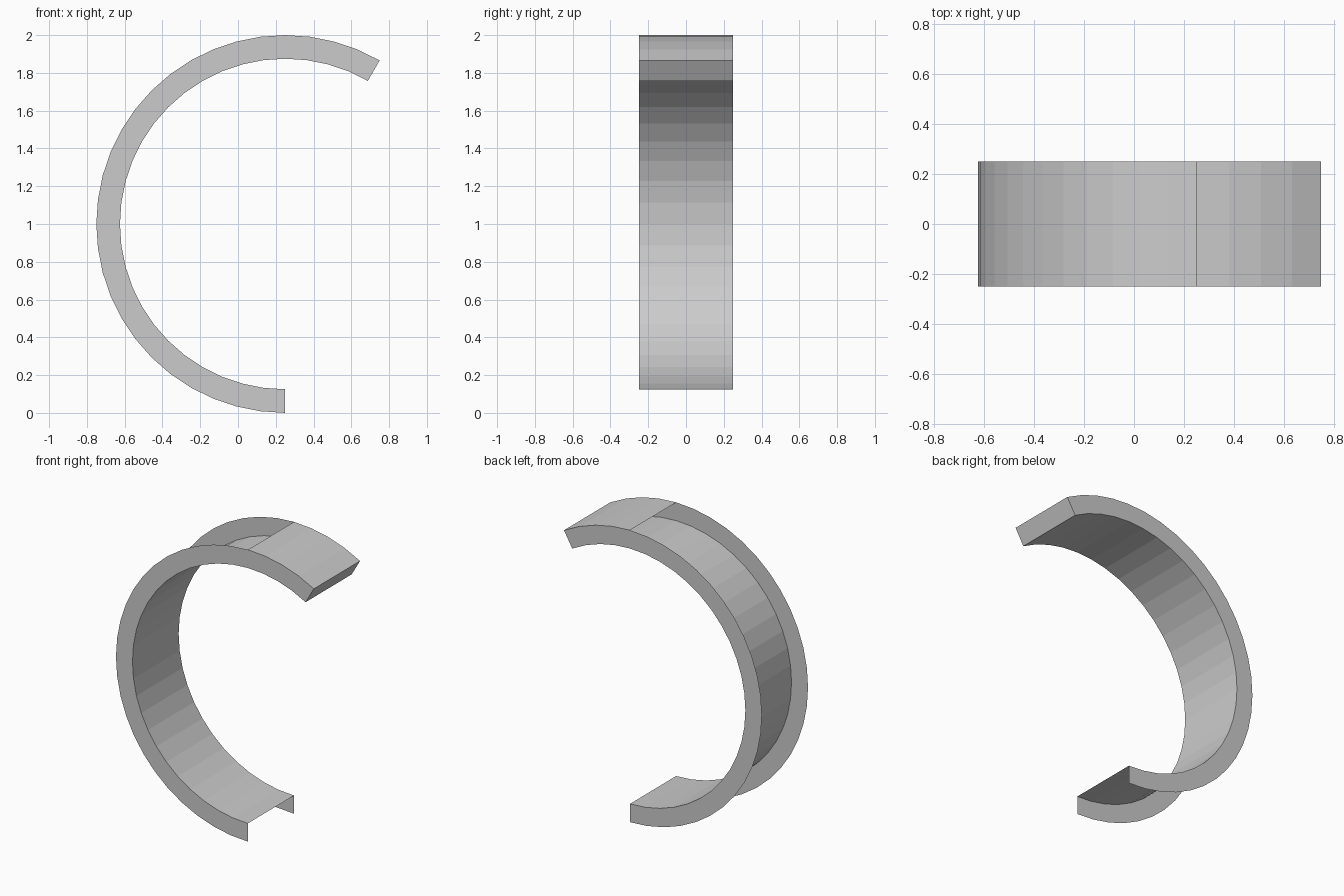
import bpy
from math import sin, cos, radians

cube = bpy.data.objects.get("Cube")
if cube:
    bpy.data.objects.remove(cube)

CENTER_X, CENTER_Z = 0.25, 1.0
OUTER, INNER, HALF = 1.0, 0.875, 0.25
STEP = 7.5                      # degrees per facet
START, COVER_END, END = 60, 90, 270

grey = bpy.data.materials.new("plain grey")
grey.use_nodes = True
grey.diffuse_color = (0.6, 0.6, 0.6, 1)
grey.node_tree.nodes["Principled BSDF"].inputs["Base Color"].default_value = (0.6, 0.6, 0.6, 1)


def point(angle, radius, y):
    a = radians(angle)
    return (CENTER_X + radius * cos(a), y, CENTER_Z + radius * sin(a))


def make(name, verts, faces):
    mesh = bpy.data.meshes.new(name)
    mesh.from_pydata(verts, [], faces)
    mesh.materials.append(grey)
    obj = bpy.data.objects.new(name, mesh)
    bpy.context.collection.objects.link(obj)
    return obj


def arc_strip(name, edge_a, edge_b, end):
    """Sweep the line between two (radius, y) points around the arc."""
    count = round((end - START) / STEP)
    verts = []
    for i in range(count + 1):
        angle = START + i * STEP
        verts += [point(angle, *edge_a), point(angle, *edge_b)]
    faces = [(2 * i, 2 * i + 1, 2 * i + 3, 2 * i + 2) for i in range(count)]
    return make(name, verts, faces)


# Thin side walls of the channel
arc_strip("front_wall", (OUTER, -HALF), (INNER, -HALF), END)
arc_strip("back_wall", (INNER, HALF), (OUTER, HALF), END)

# Band along the inside of the arc, facing the centre
arc_strip("inner_band", (INNER, -HALF), (INNER, HALF), END)

# Short cover over the upper end of the channel
arc_strip("outer_cover", (OUTER, HALF), (OUTER, -HALF), COVER_END)

# Plate closing the upper end
make("end_plate",
     [point(START, OUTER, -HALF), point(START, OUTER, HALF),
      point(START, INNER, HALF), point(START, INNER, -HALF)],
     [(3, 2, 1, 0)])
